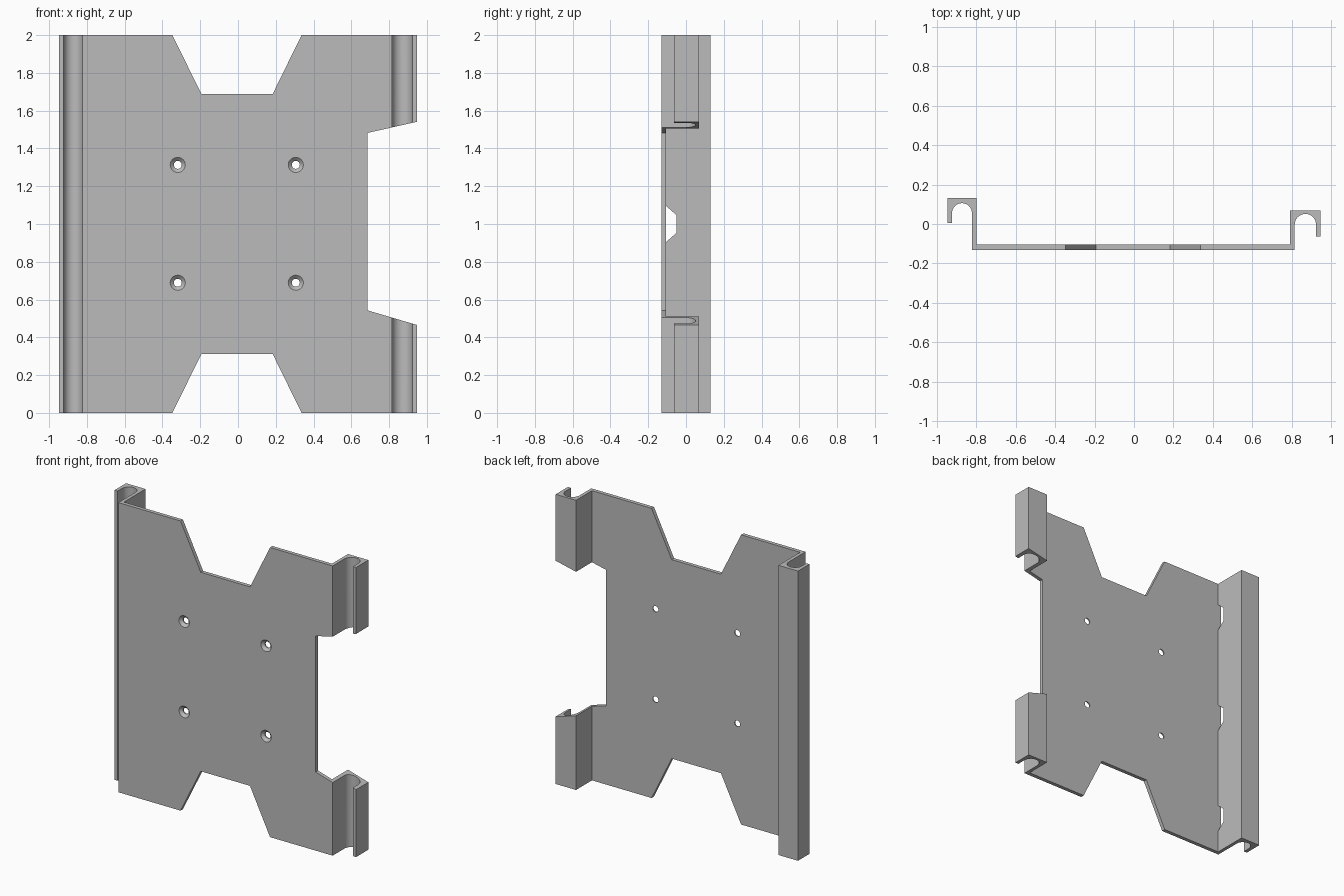
import bpy, bmesh, math

if "Cube" in bpy.data.objects:
    bpy.data.objects.remove(bpy.data.objects["Cube"])


def loft(bm, rings):
    """Closed solid through a list of matching point rings."""
    vs = [[bm.verts.new(p) for p in ring] for ring in rings]
    n = len(vs[0])
    bm.faces.new(vs[0])
    bm.faces.new(vs[-1])
    for a, b in zip(vs, vs[1:]):
        for i in range(n):
            j = (i + 1) % n
            bm.faces.new((a[i], a[j], b[j], b[i]))


def make_object(name, bm):
    bmesh.ops.recalc_face_normals(bm, faces=bm.faces)
    mesh = bpy.data.meshes.new(name)
    bm.to_mesh(mesh)
    bm.free()
    obj = bpy.data.objects.new(name, mesh)
    bpy.context.collection.objects.link(obj)
    return obj


def arch(cx, cy, r, steps=24):
    """Half circle over the hook channel, left to right."""
    return [(cx - r * math.cos(math.pi * i / steps),
             cy + r * math.sin(math.pi * i / steps)) for i in range(steps + 1)]


FRONT, BACK = -0.131, -0.105

# Bracket: flat plate with a hooked rail on each side, one extruded profile
profile = ([(-0.822, FRONT), (0.815, FRONT)]
           + arch(0.869, -0.003, 0.054)
           + [(0.923, -0.064), (0.947, -0.064), (0.947, 0.069), (0.792, 0.069),
              (0.792, BACK), (-0.798, BACK), (-0.798, 0.131), (-0.947, 0.131),
              (-0.947, 0.006), (-0.923, 0.006)]
           + arch(-0.8725, 0.055, 0.0505))
bm = bmesh.new()
loft(bm, [[(x, y, z) for x, y in profile] for z in (0, 2)])
bracket = make_object("mounting_bracket", bm)

cut = bmesh.new()

# Tapered notches in the top and bottom edges, slightly overshooting the edge
for edge, s in ((2, 1), (0, -1)):
    pts = [(-0.372, edge + 0.05 * s), (-0.193, edge - 0.313 * s),
           (0.183, edge - 0.313 * s), (0.361, edge + 0.05 * s)]
    loft(cut, [[(x, y, z) for x, z in pts] for y in (-0.2, 0.2)])

# Flared gap in the right side, leaving two short hooks
gap = [(0.685, 0.543), (0.685, 1.482), (1.0, 1.553), (1.0, 0.45)]
loft(cut, [[(x, y, z) for x, z in gap] for y in (-0.2, 0.2)])

# Countersunk screw holes
for x in (-0.319, 0.306):
    for z in (0.689, 1.313):
        rings = []
        for y, r in ((FRONT - 0.01, 0.040), (FRONT, 0.040),
                     (FRONT + 0.018, 0.021), (BACK + 0.02, 0.021)):
            rings.append([(x + r * math.cos(math.tau * i / 32), y,
                           z + r * math.sin(math.tau * i / 32)) for i in range(32)])
        loft(cut, rings)

# Tapered slots through the left wall, next to the plate
for z in (0.25, 1.0, 1.75):
    pts = [(BACK, z - 0.095), (-0.05, z - 0.047), (-0.05, z + 0.047), (BACK, z + 0.095)]
    loft(cut, [[(x, y, h) for y, h in pts] for x in (-0.84, -0.78)])

cutter = make_object("cutter", cut)
cutter.hide_render = True

# Apply the cuts
mod = bracket.modifiers.new("cuts", 'BOOLEAN')
mod.operation = 'DIFFERENCE'
mod.solver = 'EXACT'
mod.object = cutter
graph = bpy.context.evaluated_depsgraph_get()
mesh = bpy.data.meshes.new_from_object(bracket.evaluated_get(graph))
bracket.modifiers.clear()
bracket.data = mesh
bpy.data.objects.remove(cutter)

# Plain grey metal
grey = bpy.data.materials.new("grey_metal")
grey.diffuse_color = (0.5, 0.5, 0.5, 1)
grey.use_nodes = True
grey.node_tree.nodes["Principled BSDF"].inputs["Base Color"].default_value = grey.diffuse_color
mesh.materials.clear()
mesh.materials.append(grey)

bpy.context.view_layer.objects.active = bracket
bracket.select_set(True)
bpy.ops.object.shade_smooth_by_angle(angle=math.radians(25))
